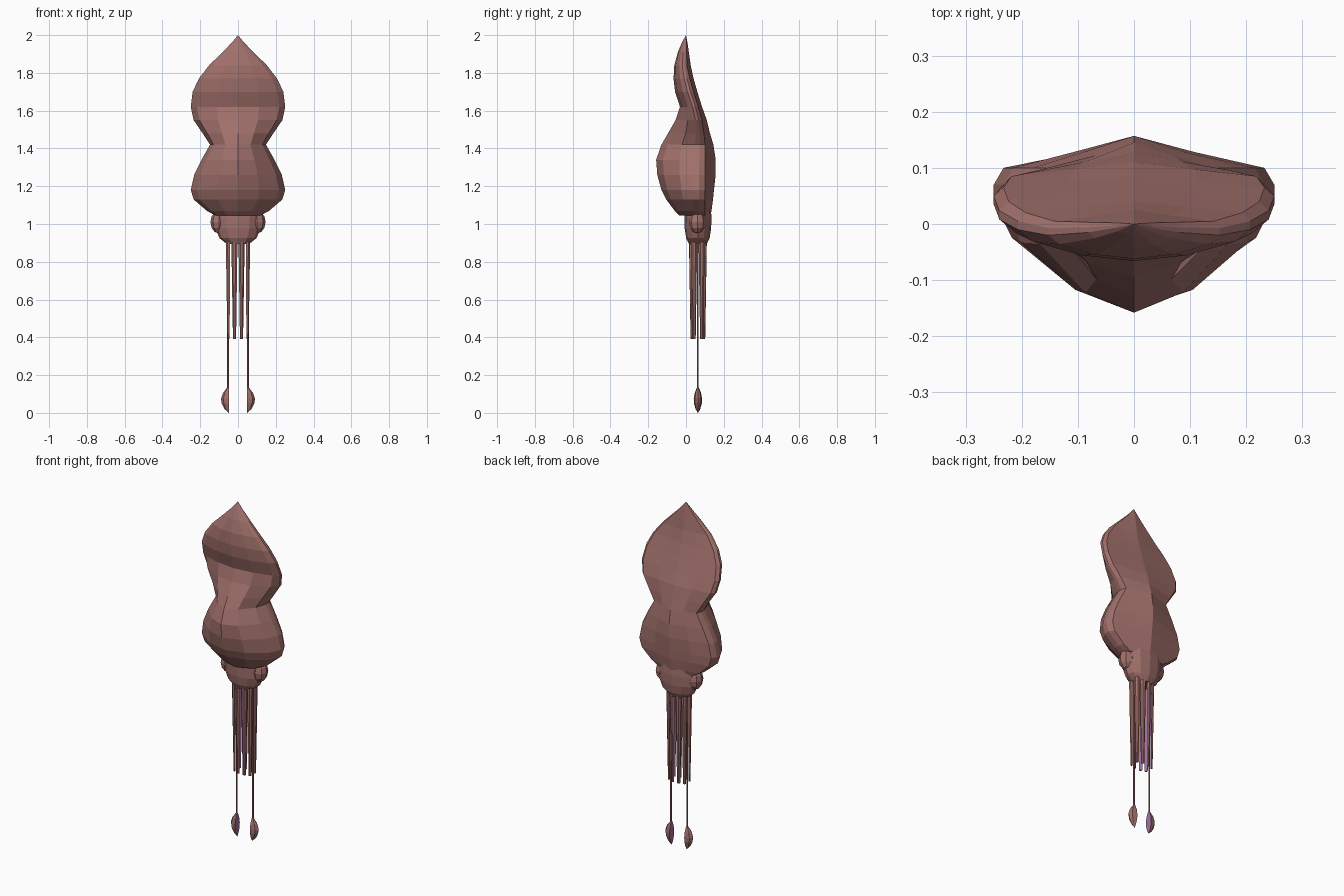
import bpy
import bmesh
import math
from mathutils import Vector

old = bpy.data.objects.get("Cube")
if old:
    bpy.data.objects.remove(old, do_unlink=True)


def make_material(name, color):
    mat = bpy.data.materials.new(name)
    mat.use_nodes = True
    mat.diffuse_color = color
    mat.node_tree.nodes["Principled BSDF"].inputs["Base Color"].default_value = color
    return mat


skin = make_material("dusky_pink_skin", (0.355, 0.162, 0.147, 1))
under = make_material("mauve_underside", (0.36, 0.17, 0.35, 1))


def loft(name, rings, inward=None):
    """Skin point rings and cap the ends; faces turned inward become mauve."""
    bm = bmesh.new()
    loops = [[bm.verts.new(p) for p in ring] for ring in rings]
    n = len(loops[0])
    for a, b in zip(loops, loops[1:]):
        for i in range(n):
            j = (i + 1) % n
            bm.faces.new((a[i], a[j], b[j], b[i]))
    bm.faces.new(loops[0])
    bm.faces.new(loops[-1])
    bmesh.ops.remove_doubles(bm, verts=bm.verts, dist=0.0003)
    bmesh.ops.recalc_face_normals(bm, faces=bm.faces)
    mesh = bpy.data.meshes.new(name)
    mesh.materials.append(skin)
    if inward:
        mesh.materials.append(under)
        for f in bm.faces:
            f.material_index = int(f.normal.dot(inward) > 0.75)
    bm.to_mesh(mesh)
    bm.free()
    obj = bpy.data.objects.new(name, mesh)
    bpy.context.collection.objects.link(obj)
    return obj


def section(z, w, front, side_a, side_b, back):
    """Mirrored cross-section: ridged front, narrow side band, shallow back."""
    def mix(a, b, t):
        return a + (b - a) * t
    half = [(0.45 * w, mix(front, side_a, 0.18)), (0.87 * w, mix(front, side_a, 0.62)),
            (w, side_a), (w, mix(side_a, side_b, 0.5)), (0.93 * w, side_b),
            (0.46 * w, mix(side_b, back, 0.5))]
    right = [(x, y, z) for x, y in half]
    left = [(-x, y, z) for x, y in reversed(half)]
    return [(0, front, z)] + right + [(0, back, z)] + left


def ellipse(cx, cy, z, rx, ry, n):
    return [(cx + rx * math.cos(math.tau * i / n), cy + ry * math.sin(math.tau * i / n), z)
            for i in range(n)]


def half_round(x, y, z, outward, depth, half_width):
    """D-shaped ring: flat toward the middle, rounded along outward."""
    across = Vector((-outward.y, outward.x, 0))
    angles = [math.pi * (i / 4 - 0.5) for i in range(5)]
    return [Vector((x, y, z)) + outward * depth * math.cos(a) + across * half_width * math.sin(a)
            for a in angles]


# Mantle with the tail fin: height, half width, front, side start, side end, back
mantle = [
    (1.045, 0.12, -0.035, 0.04, 0.10, 0.13),
    (1.07, 0.165, -0.06, 0.04, 0.10, 0.135),
    (1.13, 0.235, -0.105, 0.04, 0.10, 0.143),
    (1.18, 0.25, -0.13, 0.04, 0.10, 0.148),
    (1.26, 0.232, -0.152, 0.04, 0.10, 0.157),
    (1.34, 0.193, -0.158, 0.04, 0.10, 0.157),
    (1.42, 0.148, -0.13, 0.045, 0.10, 0.145),
    (1.48, 0.187, -0.095, 0.055, 0.095, 0.127),
    (1.55, 0.235, -0.055, 0.05, 0.085, 0.11),
    (1.62, 0.25, -0.032, 0.035, 0.065, 0.085),
    (1.70, 0.24, -0.058, 0.008, 0.04, 0.06),
    (1.77, 0.207, -0.066, -0.01, 0.02, 0.04),
    (1.84, 0.153, -0.062, -0.02, 0.005, 0.025),
    (1.91, 0.082, -0.043, -0.015, 0.003, 0.015),
    (1.96, 0.033, -0.022, -0.007, 0.002, 0.008),
    (2.0, 0.0, 0.0, 0.0, 0.0, 0.0),
]
loft("mantle", [section(*row) for row in mantle])

# Head: height, half width, half depth
head = [(0.895, 0.06, 0.047), (0.925, 0.098, 0.062), (0.975, 0.12, 0.07),
        (1.03, 0.122, 0.072), (1.10, 0.115, 0.068)]
loft("head", [ellipse(0, 0.063, z, rx, ry, 12) for z, rx, ry in head])

# Eyes swelling out of the sides of the head
for side, label in ((1, "left"), (-1, "right")):
    bpy.ops.mesh.primitive_uv_sphere_add(segments=8, ring_count=6, radius=1,
                                         location=(side * 0.1, 0.06, 1.01))
    eye = bpy.context.object
    eye.name = label + "_eye"
    eye.scale = (0.046, 0.045, 0.06)
    eye.data.materials.append(skin)

# Eight arms, flat and mauve toward the middle
spots = [(sx * x, sy * d) for sx in (1, -1) for sy in (1, -1)
         for x, d in ((0.048, 0.02), (0.018, 0.03))]
for k, (x, y) in enumerate(spots):
    outward = Vector((x, y, 0)).normalized()
    loft("arm_%d" % (k + 1),
         [half_round(x, y + 0.063, z, outward, r, r)
          for z, r in ((0.39, 0.009), (0.65, 0.0135), (0.92, 0.018))], -outward)

# Two long feeding tentacles with leaf-shaped clubs, flat and mauve inside
leaf = [(0.0, 0.002, 0.001), (0.02, 0.023, 0.012), (0.05, 0.038, 0.021),
        (0.075, 0.042, 0.022), (0.105, 0.032, 0.017), (0.135, 0.009, 0.005)]
for side, label in ((1, "left"), (-1, "right")):
    outward = Vector((side, 0, 0))
    loft(label + "_tentacle", [ellipse(side * 0.053, 0.063, z, 0.005, 0.005, 6)
                               for z in (0.12, 0.92)])
    loft(label + "_club", [half_round(side * 0.048, 0.063, z, outward, depth, width)
                           for z, depth, width in leaf], -outward)
